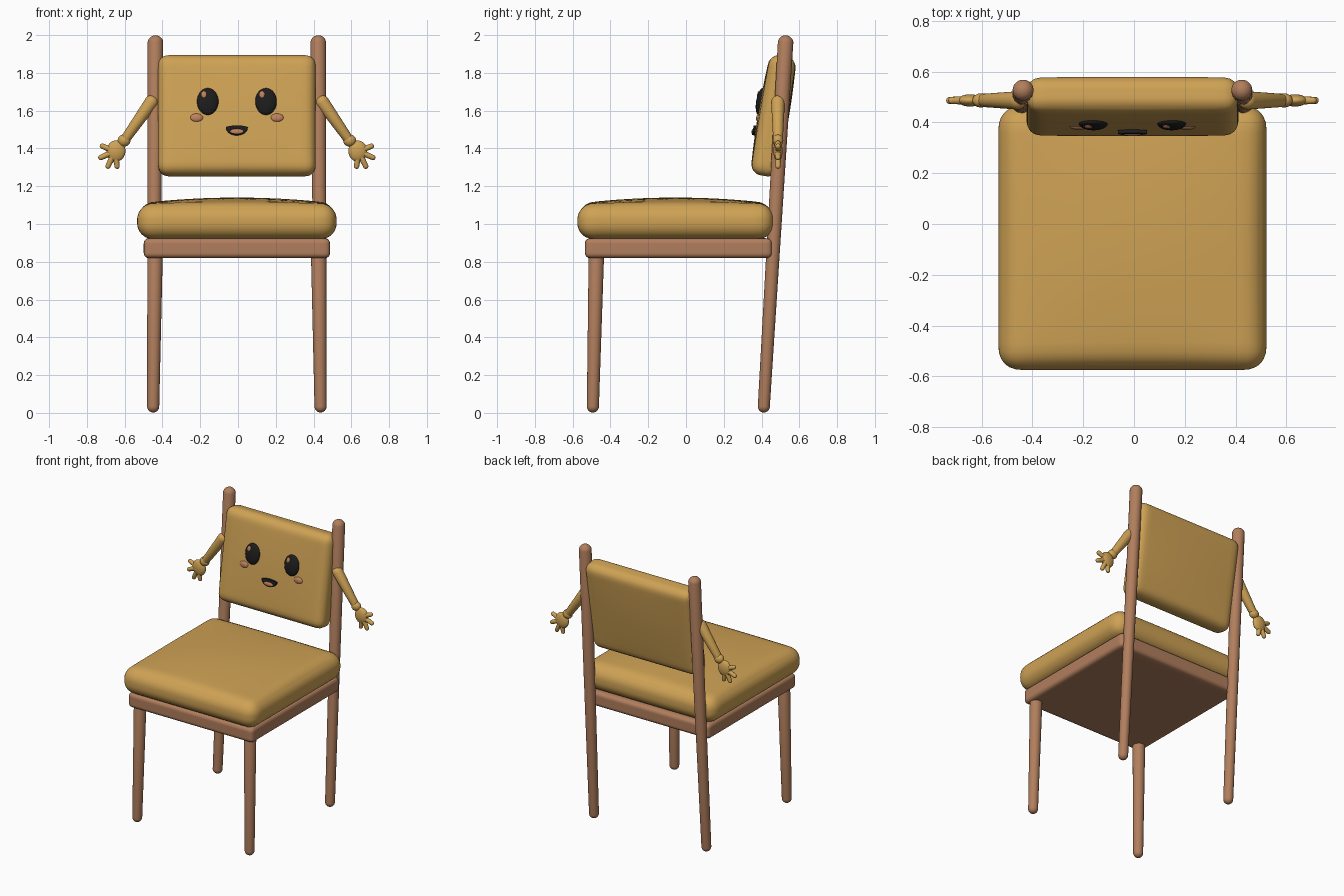
import bpy, bmesh, math
from mathutils import Matrix, Vector

old = bpy.data.objects.get("Cube")
if old:
    bpy.data.objects.remove(old, do_unlink=True)

CX = -0.006  # mirror plane


def material(name, rgb):
    m = bpy.data.materials.new(name)
    m.use_nodes = True
    col = (*rgb, 1)
    m.diffuse_color = col
    m.node_tree.nodes["Principled BSDF"].inputs["Base Color"].default_value = col
    return m


FABRIC = material("golden fabric", (0.62, 0.36, 0.09))
WOOD = material("warm wood", (0.44, 0.21, 0.11))
BLACK = material("soft black", (0.012, 0.012, 0.012))
BLUSH = material("blush", (0.52, 0.22, 0.11))


def finish(bm, name, mat, matrix=None, smooth=True):
    if matrix:
        bm.transform(matrix)
    bmesh.ops.recalc_face_normals(bm, faces=bm.faces)
    me = bpy.data.meshes.new(name)
    bm.to_mesh(me)
    bm.free()
    me.materials.append(mat)
    for p in me.polygons:
        p.use_smooth = smooth
    ob = bpy.data.objects.new(name, me)
    bpy.context.collection.objects.link(ob)
    return ob


def rounded_box(name, mat, half, r, matrix, bulge=None):
    """Box with round edges; bulge(u, v, w) returns an added offset."""
    bm = bmesh.new()
    bmesh.ops.create_cube(bm, size=2)
    bmesh.ops.subdivide_edges(bm, edges=bm.edges[:], cuts=23, use_grid_fill=True)
    for v in bm.verts:
        # crowd the grid towards the edges
        unit = Vector([math.sin(c * math.pi / 2) for c in v.co])
        p = Vector([u * h for u, h in zip(unit, half)])
        inner = Vector([max(r - h, min(h - r, c)) for c, h in zip(p, half)])
        v.co = inner + (p - inner).normalized() * r
        if bulge:
            v.co += Vector(bulge(*unit))
    return finish(bm, name, mat, matrix)


def capsule(name, mat, a, b, ra, rb):
    """Tapered rod with round ends; a and b are the end-ball centres."""
    a, b = Vector(a), Vector(b)
    bm = bmesh.new()
    bmesh.ops.create_uvsphere(bm, u_segments=24, v_segments=16, radius=1)
    for v in bm.verts:
        top = v.co.z > 0.001
        v.co *= rb if top else ra
        if top:
            v.co.z += (b - a).length
    turn = (b - a).to_track_quat('Z', 'Y').to_matrix().to_4x4()
    return finish(bm, name, mat, Matrix.Translation(a) @ turn)


def ellipsoid(name, mat, centre, radii, frame=Matrix()):
    bm = bmesh.new()
    bmesh.ops.create_uvsphere(bm, u_segments=28, v_segments=18, radius=1)
    return finish(bm, name, mat,
                  frame @ Matrix.Translation(centre) @ Matrix.Diagonal((*radii, 1)))


# Seat
rounded_box("seat_frame", WOOD, (0.493, 0.495, 0.053), 0.028,
            Matrix.Translation((CX, -0.04, 0.872)))
rounded_box("seat_cushion", FABRIC, (0.528, 0.52, 0.094), 0.085,
            Matrix.Translation((CX, -0.055, 1.014)),
            lambda u, v, w: (0, 0, 0.032 * max(w, 0) * (1 - u * u) * (1 - v * v)))

# Backrest, leaning backwards
back = Matrix.Translation((CX, 0.463, 1.573)) @ Matrix.Rotation(math.radians(-9.5), 4, 'X')
rounded_box("backrest", FABRIC, (0.417, 0.07, 0.322), 0.055, back,
            lambda u, v, w: (0, 0.012 * v * (1 - u * u) * (1 - w * w), 0))

# Face, in the backrest's own frame
for side, s in (("left", 1), ("right", -1)):
    ellipsoid(side + "_eye", BLACK, (s * 0.154, -0.079, 0.063), (0.057, 0.024, 0.072), back)
    ellipsoid(side + "_cheek", BLUSH, (s * 0.213, -0.077, -0.023), (0.034, 0.012, 0.022), back)
    ellipsoid(side + "_eye_glint", BLUSH, (s * 0.154 - 0.02, -0.097, 0.097),
              (0.015, 0.007, 0.019), back)

bm = bmesh.new()
steps = 20
arc = [(-0.058 * math.cos(math.pi * i / steps), -0.043 * math.sin(math.pi * i / steps))
       for i in range(steps + 1)]
lip = [(x, 0.009 * (1 - (x / 0.058) ** 2)) for x in (0.045, 0.025, 0, -0.025, -0.045)]
outline = [bm.verts.new((x, -0.095, z - 0.076)) for x, z in arc + lip]
face = bm.faces.new(outline)
side_faces = bmesh.ops.extrude_face_region(bm, geom=[face])
for v in side_faces["geom"]:
    if isinstance(v, bmesh.types.BMVert):
        v.co.y += 0.025
finish(bm, "mouth", BLACK, back, smooth=False)
ellipsoid("tongue", BLUSH, (0, -0.094, -0.1), (0.036, 0.007, 0.014), back)

# Legs, arms and hands
finger_tips = [(0.712, 1.412), (0.72, 1.352), (0.682, 1.306), (0.634, 1.306)]
for side, s in (("left", 1), ("right", -1)):
    def at(x, y, z):
        return (CX + s * x, y, z)

    capsule(side + "_back_post", WOOD, at(0.443, 0.412, 0.034), at(0.431, 0.527, 1.957),
            0.032, 0.042)
    capsule(side + "_front_leg", WOOD, at(0.443, -0.493, 0.034), at(0.433, -0.474, 0.86),
            0.032, 0.042)
    capsule(side + "_arm", FABRIC, at(0.453, 0.487, 1.645), at(0.592, 0.487, 1.447),
            0.036, 0.026)
    ellipsoid(side + "_cuff", FABRIC, at(0.597, 0.487, 1.442), (0.034, 0.028, 0.032))
    ellipsoid(side + "_palm", FABRIC, at(0.64, 0.487, 1.386), (0.05, 0.024, 0.056))
    for i, (x, z) in enumerate(finger_tips):
        capsule(f"{side}_finger_{i + 1}", FABRIC, at(0.645, 0.487, 1.385), at(x, 0.487, z),
                0.017, 0.014)
